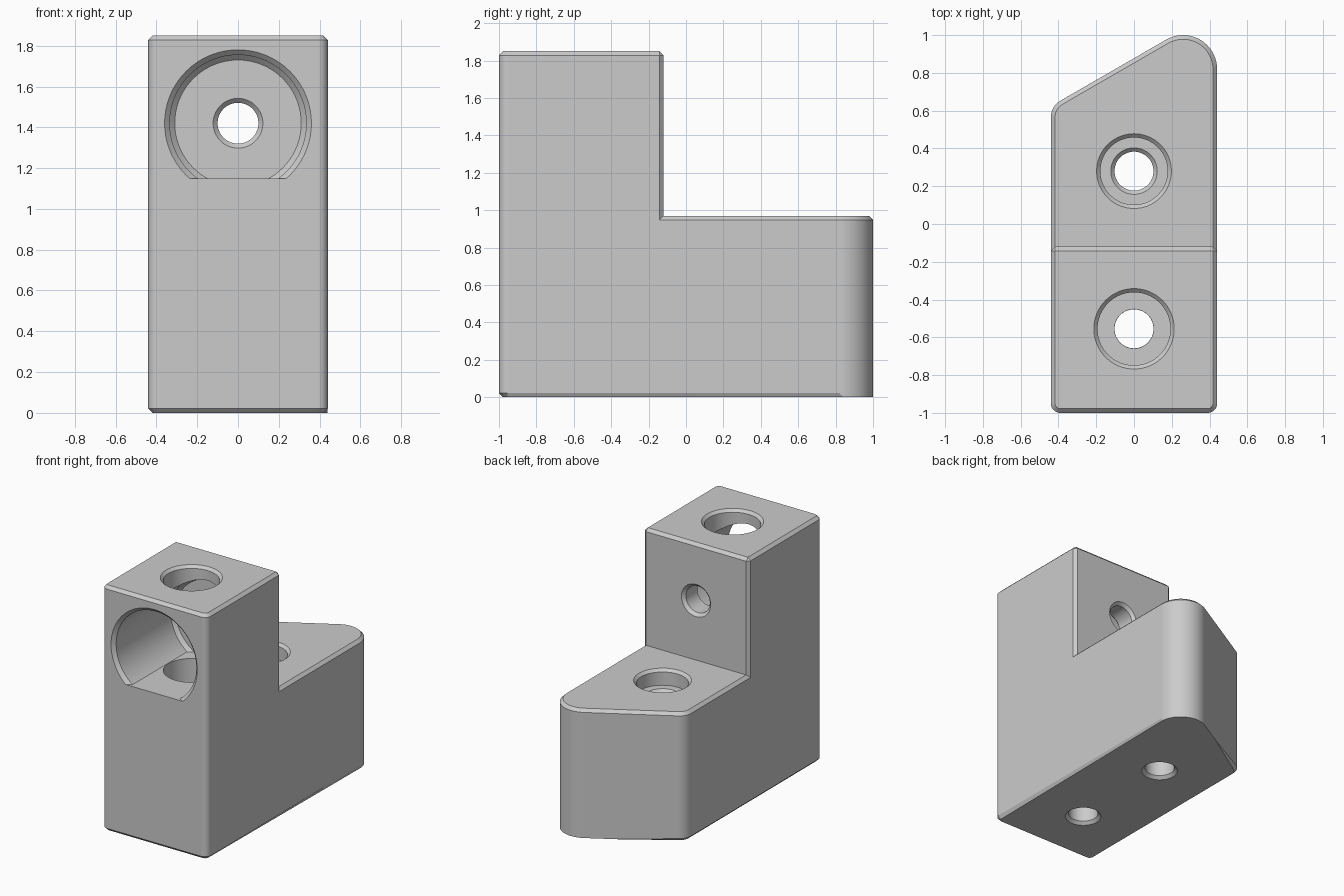
import bpy, bmesh
from math import radians, sin, cos, tau
from mathutils import Vector, Matrix

HALF, STEP_Y, BASE_Z, TOP_Z, CHAMFER = 0.44, -0.12, 0.97, 1.85, 0.022

old = bpy.data.objects.get("Cube")
if old:
    bpy.data.objects.remove(old, do_unlink=True)

grey = bpy.data.materials.new("light grey")
grey.use_nodes = True
grey.diffuse_color = (0.6, 0.6, 0.6, 1)
grey.node_tree.nodes["Principled BSDF"].inputs["Base Color"].default_value = (0.6, 0.6, 0.6, 1)


def arc(cx, cy, r, start, end, steps=12):
    angles = [radians(start + (end - start) * i / steps) for i in range(steps + 1)]
    return [(cx + r * cos(a), cy + r * sin(a)) for a in angles]


def to_object(bm, name):
    bmesh.ops.recalc_face_normals(bm, faces=bm.faces[:])
    mesh = bpy.data.meshes.new(name)
    bm.to_mesh(mesh)
    bm.free()
    mesh.materials.append(grey)
    obj = bpy.data.objects.new(name, mesh)
    bpy.context.collection.objects.link(obj)
    return obj


def lathe(name, profile, matrix, floor=None, sides=72):
    """Closed turned solid from (radius, height) pairs; optionally cut flat at a floor."""
    bm = bmesh.new()
    rings = [[bm.verts.new((r * cos(tau * i / sides), r * sin(tau * i / sides), h))
              for i in range(sides)] for r, h in profile]
    for a, b in zip(rings, rings[1:]):
        for i in range(sides):
            j = (i + 1) % sides
            bm.faces.new((a[i], a[j], b[j], b[i]))
    bm.faces.new(rings[0])
    bm.faces.new(rings[-1])
    bm.transform(matrix)
    if floor is not None:
        cut = bmesh.ops.bisect_plane(bm, geom=bm.verts[:] + bm.edges[:] + bm.faces[:],
                                     plane_co=(0, 0, floor), plane_no=(0, 0, -1),
                                     clear_outer=True)
        edges = [e for e in cut["geom_cut"] if isinstance(e, bmesh.types.BMEdge)]
        bmesh.ops.contextual_create(bm, geom=edges)
    return to_object(bm, name)


# Footprint: square tower at the front, slanted rounded foot at the back
bm = bmesh.new()
right = bm.verts.new((HALF, STEP_Y, 0))
left = bm.verts.new((-HALF, STEP_Y, 0))
front = arc(-0.39, -0.95, 0.05, 180, 270, 8) + arc(0.39, -0.95, 0.05, 270, 360, 8)
back = arc(0.26, 0.82, 0.18, 0, 120, 18) + arc(-0.34, 0.566, 0.1, 120, 180, 10)
tower = bm.faces.new([right, left] + [bm.verts.new((x, y, 0)) for x, y in front])
foot = bm.faces.new([left, right] + [bm.verts.new((x, y, 0)) for x, y in back])


def raise_faces(faces, height):
    new = bmesh.ops.extrude_face_region(bm, geom=faces)["geom"]
    verts = [v for v in new if isinstance(v, bmesh.types.BMVert)]
    bmesh.ops.translate(bm, verts=verts, vec=(0, 0, height))
    return [f for f in new if isinstance(f, bmesh.types.BMFace)]


tops = raise_faces([tower, foot], BASE_Z)
raise_faces([f for f in tops if f.calc_center_median().y < STEP_Y], TOP_Z - BASE_Z)
bmesh.ops.recalc_face_normals(bm, faces=bm.faces[:])
bmesh.ops.dissolve_limit(bm, angle_limit=0.01, verts=bm.verts[:], edges=bm.edges[:])
bmesh.ops.recalc_face_normals(bm, faces=bm.faces[:])


# Chamfers on the rims and the tower's rear corners; the slanted bottom edge stays sharp
def chamfered(e):
    if not e.is_manifold or not e.is_convex or e.calc_face_angle() < radians(40):
        return False
    a, b = (v.co for v in e.verts)
    middle = (a + b) / 2
    if abs(a.z - b.z) < 0.001:
        return a.z > 0.1 or middle.y < 0.7
    return abs(middle.y - STEP_Y) < 0.001


bmesh.ops.bevel(bm, geom=[e for e in bm.edges if chamfered(e)], offset=CHAMFER,
                offset_type='OFFSET', segments=1, affect='EDGES', clamp_overlap=False)
body = to_object(bm, "bracket_body")

# Large front pocket with a flat floor, and the small hole through its rear wall
along_y = Matrix.Translation((0, 0, 1.42)) @ Matrix.Rotation(radians(-90), 4, 'X')
pocket = lathe("pocket_cutter", [
    (0.385, -1.025), (0.335, -0.975), (0.335, -0.325), (0.31, -0.3), (0.122, -0.3),
    (0.1, -0.278), (0.1, -0.142), (0.142, -0.1)], along_y, floor=1.15)


# Vertical counterbored screw holes
def screw_hole(name, y, top, seat, bore, lip):
    return lathe(name, [
        (0.145, -0.02), (0.103, 0.022), (0.103, seat - lip), (0.103 + lip, seat),
        (bore, seat), (bore, top - 0.02), (bore + 0.04, top + 0.02)],
        Matrix.Translation((0, y, 0)))


cutters = [pocket,
           screw_hole("front_hole_cutter", -0.555, TOP_Z, 0.85, 0.193, 0.001),
           screw_hole("rear_hole_cutter", 0.28, BASE_Z, 0.85, 0.178, 0.02)]

bpy.ops.object.select_all(action='DESELECT')
body.select_set(True)
bpy.context.view_layer.objects.active = body
for cutter in cutters:
    cutter.hide_render = True
    mod = body.modifiers.new("hole", 'BOOLEAN')
    mod.operation, mod.solver, mod.object = 'DIFFERENCE', 'EXACT', cutter
    bpy.ops.object.modifier_apply(modifier=mod.name)
    bpy.data.objects.remove(cutter, do_unlink=True)

# Smooth rounded walls, crisp chamfers
bpy.ops.object.shade_smooth_by_angle(angle=radians(20))
normals = body.modifiers.new("flat_faces", 'WEIGHTED_NORMAL')
normals.keep_sharp = True
